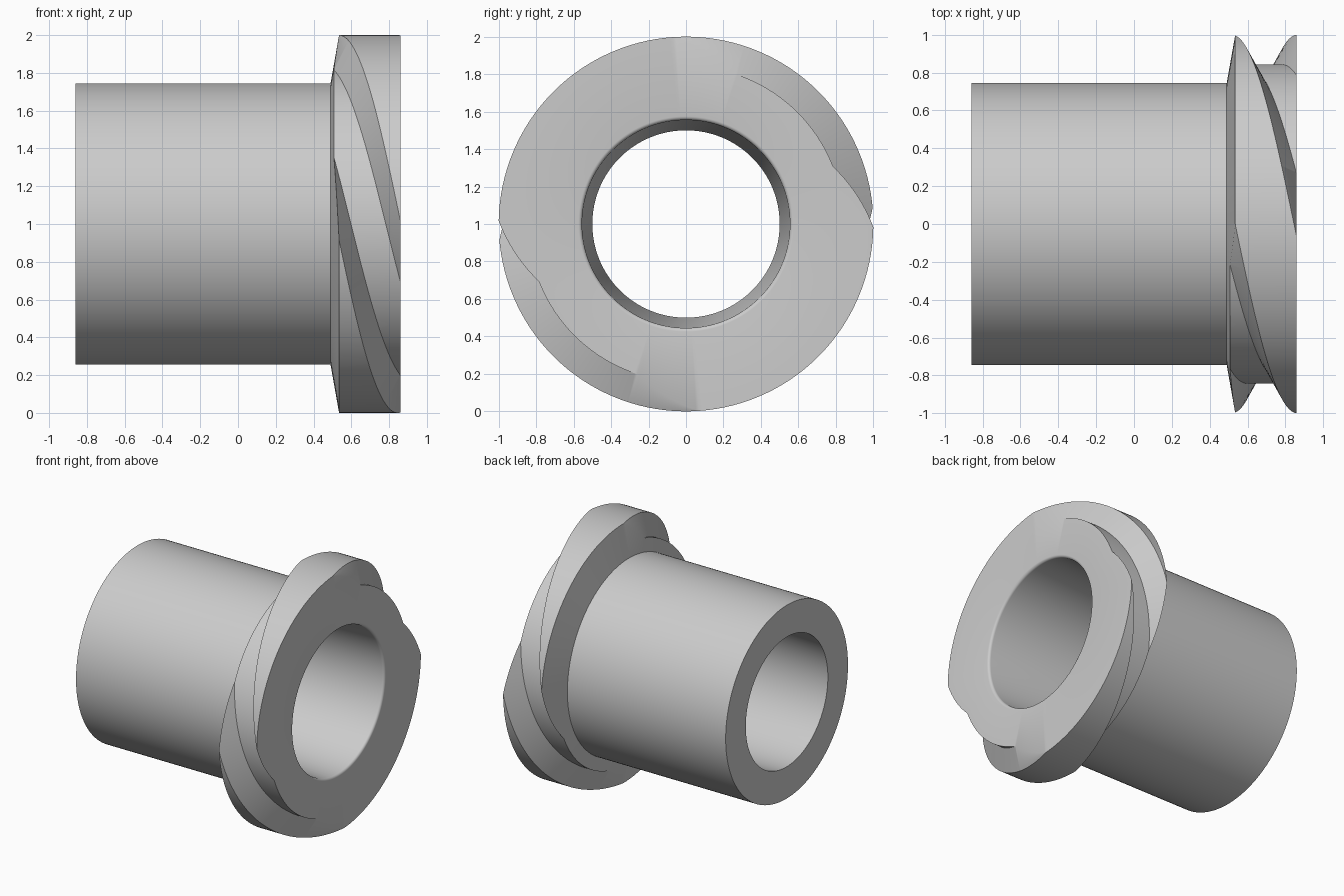
import bpy, bmesh
from math import sin, cos, pi, radians

cube = bpy.data.objects.get("Cube")
if cube:
    bpy.data.objects.remove(cube, do_unlink=True)

# Main dimensions
HALF = 0.86                        # half length along x
SLEEVE_R, CREST_R, ROOT_R = 0.745, 1.0, 0.843
FOOT_X, RIM_X = 0.49, 0.535        # conical back of the flange
BORE_BACK, BORE_FRONT = 0.5, 0.555
FILLET = 0.02
ADVANCE = 0.00365                  # helix travel per degree
PITCH = ADVANCE * 180              # two starts
TOP_HALF, ROOT_HALF = 0.173, 0.092
STEPS = 360


def groove_centre(deg):
    return HALF - (deg + 46.5) * ADVANCE


def thread_radius(x, deg):
    d = (x - groove_centre(deg) + PITCH / 2) % PITCH - PITCH / 2
    t = (abs(d) - ROOT_HALF) / (TOP_HALF - ROOT_HALF)
    return ROOT_R + (CREST_R - ROOT_R) * min(1, max(0, t))


def cone_radius(x):
    return SLEEVE_R + (CREST_R - SLEEVE_R) * (x - FOOT_X) / (RIM_X - FOOT_X)


def thread_start(deg):
    """Where the conical back meets the thread surface."""
    lo, hi = FOOT_X, RIM_X
    for _ in range(40):
        mid = (lo + hi) / 2
        if cone_radius(mid) < thread_radius(mid, deg):
            lo = mid
        else:
            hi = mid
    return hi


def section(deg):
    """Closed (x, radius) outline of the wall at one angle."""
    pts = [(-HALF, BORE_BACK), (-HALF, SLEEVE_R), (FOOT_X, SLEEVE_R)]
    start = thread_start(deg)
    lines = [start]
    for k in range(-1, 5):
        for off in (-TOP_HALF, -ROOT_HALF, ROOT_HALF, TOP_HALF):
            x = groove_centre(deg) + k * PITCH + off
            lines.append(min(HALF, max(start, x)))
    lines.append(HALF)
    pts += [(x, thread_radius(x, deg)) for x in lines]
    # rounded mouth of the tapered bore
    for i in range(6):
        a = pi / 2 * i / 5
        pts.append((HALF - FILLET * (1 - cos(a)),
                    BORE_FRONT + FILLET * (1 - sin(a))))
    return pts


# Threaded bushing, swept round the x axis
bm = bmesh.new()
rings = []
for s in range(STEPS + 1):
    deg = s * 360 / STEPS
    a = radians(deg)
    rings.append([bm.verts.new((x, -r * cos(a), 1 + r * sin(a)))
                  for x, r in section(deg)])
for r0, r1 in zip(rings, rings[1:]):
    n = len(r0)
    for i in range(n):
        j = (i + 1) % n
        bm.faces.new((r0[i], r0[j], r1[j], r1[i]))
bmesh.ops.remove_doubles(bm, verts=bm.verts, dist=0.00002)
bmesh.ops.recalc_face_normals(bm, faces=bm.faces)
mesh = bpy.data.meshes.new("threaded_bushing")
bm.to_mesh(mesh)
bm.free()
bushing = bpy.data.objects.new("threaded_bushing", mesh)
bpy.context.collection.objects.link(bushing)

# Plain grey
grey = bpy.data.materials.new("light_grey")
grey.use_nodes = True
colour = (0.6, 0.6, 0.6, 1)
grey.diffuse_color = colour
grey.node_tree.nodes["Principled BSDF"].inputs["Base Color"].default_value = colour
mesh.materials.append(grey)

bpy.ops.object.select_all(action='DESELECT')
bushing.select_set(True)
bpy.context.view_layer.objects.active = bushing
bpy.ops.object.shade_smooth_by_angle(angle=radians(30))
